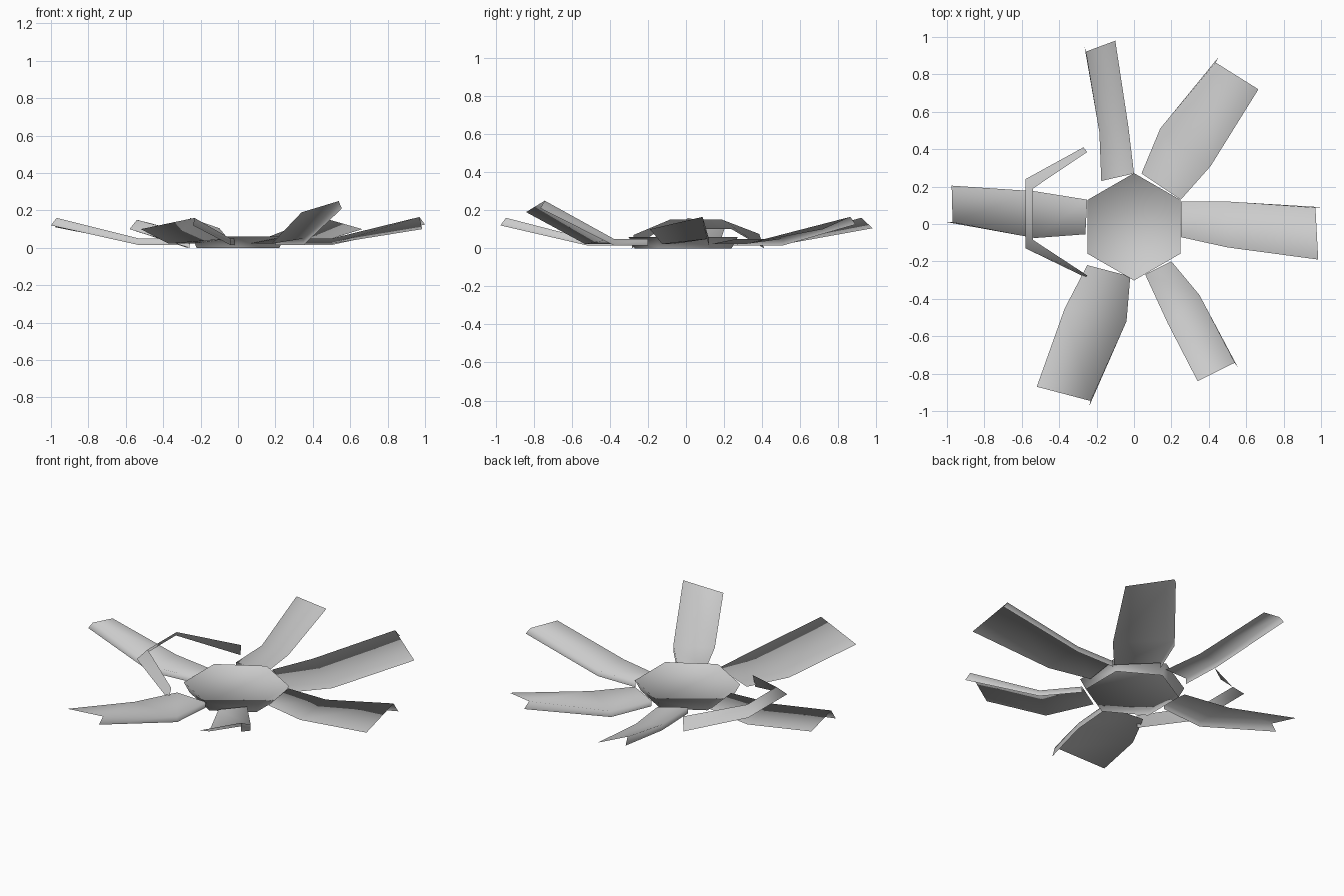
import bpy, bmesh, math

if "Cube" in bpy.data.objects:
    bpy.data.objects.remove(bpy.data.objects["Cube"])

grey = bpy.data.materials.new("plain grey")
grey.diffuse_color = (0.6, 0.6, 0.6, 1)
grey.use_nodes = True
grey.node_tree.nodes["Principled BSDF"].inputs["Base Color"].default_value = grey.diffuse_color


def make_object(name, bm):
    mesh = bpy.data.meshes.new(name)
    bm.to_mesh(mesh)
    bm.free()
    mesh.materials.append(grey)
    for p in mesh.polygons:
        p.use_smooth = True
    ob = bpy.data.objects.new(name, mesh)
    bpy.context.collection.objects.link(ob)
    return ob


def sheet(name, sections):
    """Smooth open sheet through equal-sized cross-sections."""
    bm = bmesh.new()
    rows = [[bm.verts.new(p) for p in s] for s in sections]
    for a, b in zip(rows, rows[1:]):
        for i in range(len(a) - 1):
            bm.faces.new((a[i], b[i], b[i + 1], a[i + 1]))
    return make_object(name, bm)


def hexagon(bm, r, z, cy=-0.015):
    return [bm.verts.new((r * math.sin(k * math.pi / 3),
                          cy + r * math.cos(k * math.pi / 3), z)) for k in range(6)]


# Hub: shallow six-sided cap, flared wall and flat top, open underneath
bm = bmesh.new()
low, top = hexagon(bm, 0.255, 0.0), hexagon(bm, 0.287, 0.06)
for k in range(6):
    n = (k + 1) % 6
    bm.faces.new((low[k], low[n], top[n], top[k]))
bm.faces.new(top[::-1])
make_object("hub", bm)

# Blades: trailing and leading edge points at root, bend and tip, plus tip heights
blades = {
    "blade_right": ([(.25, -.07), (.50, -.125), (.985, -.19)],
                    [(.25, .12), (.50, .12), (1.0, .09)], .10, .165),
    "blade_back_right": ([(.25, .13), (.41, .31), (.665, .72)],
                         [(.04, .27), (.14, .51), (.45, .89)], .10, .165),
    "blade_back": ([(0, .27), (-.03, .52), (-.10, .98)],
                   [(-.175, .23), (-.185, .49), (-.265, .95)], .105, .16),
    "blade_left": ([(-.25, .13), (-.53, .175), (-.975, .205)],
                   [(-.26, -.055), (-.53, -.075), (-1.0, .01)], .11, .16),
    "blade_front_left": ([(-.25, -.22), (-.37, -.45), (-.52, -.87)],
                         [(-.02, -.28), (-.04, -.52), (-.24, -.975)], .10, .16),
    "blade_front_right": ([(.06, -.27), (.18, -.53), (.34, -.84)],
                          [(.20, -.20), (.35, -.38), (.555, -.765)], .19, .25),
}
for name, (trail, lead, z_trail, z_lead) in blades.items():
    sections = []
    for i, ((tx, ty), (lx, ly)) in enumerate(zip(trail, lead)):
        s = 0.97 if i == 2 else 1.0          # upper edge stops short of the tip
        z_top = (.05, .05, z_lead)[i]
        z_low = (.015, .015, z_lead - .04)[i]
        z_thin = (.022, .022, z_trail)[i]
        # thin trailing edge, raised leading edge, turned-down lip
        sections.append([(tx, ty, z_thin), (lx * s, ly * s, z_top), (lx, ly, z_low)])
    sheet(name, sections)

# Bracket: bent strip arching over the left blade
outer = [(-.27, .41, 0), (-.58, .24, .10), (-.58, -.13, .10), (-.26, -.285, 0)]
inner = [(-.25, .385, .075), (-.54, .19, .15), (-.54, -.085, .15), (-.25, -.275, .07)]
sheet("bracket", list(zip(outer, inner)))
